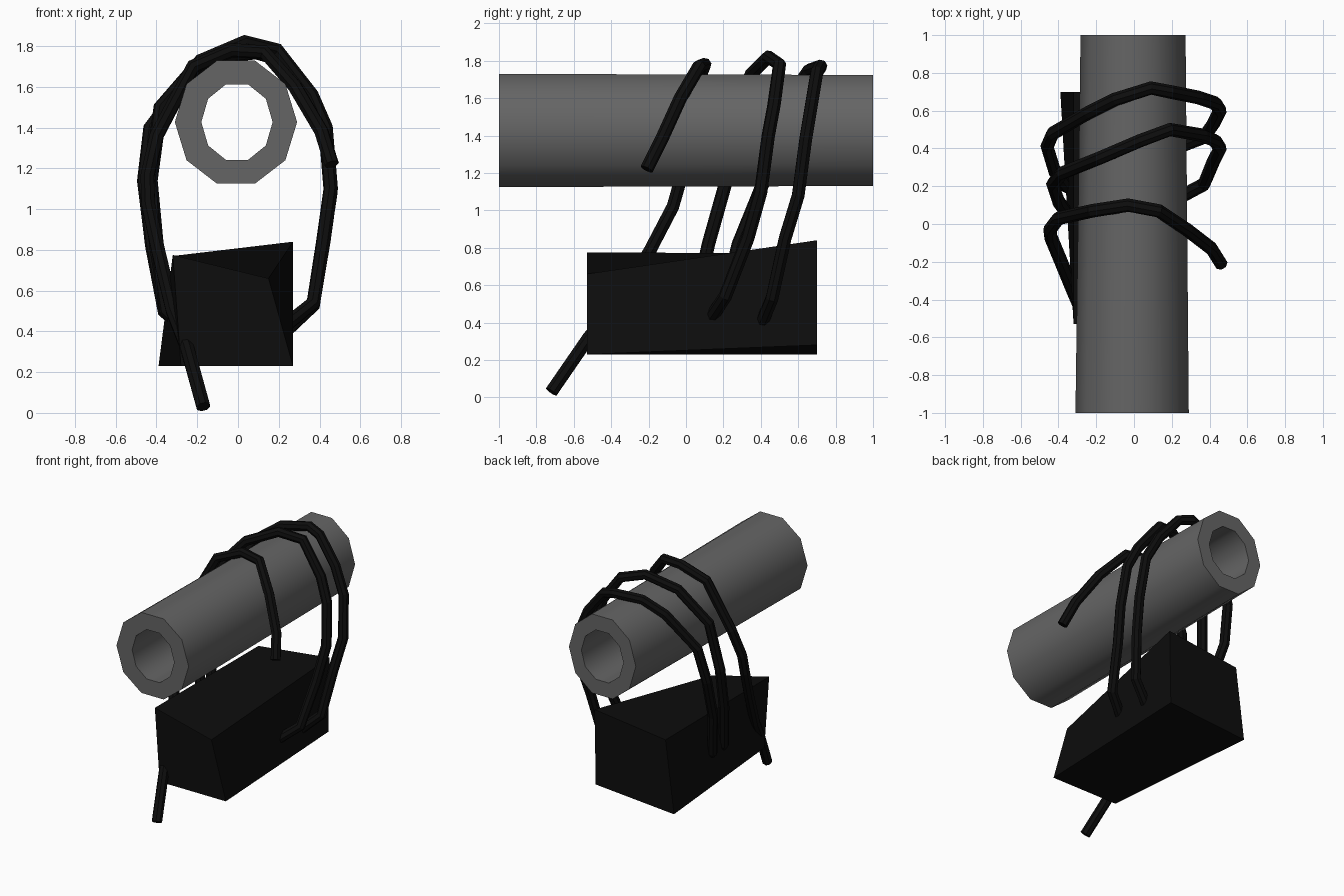
import bpy
import bmesh
import math

cube = bpy.data.objects.get("Cube")
if cube:
    bpy.data.objects.remove(cube, do_unlink=True)


def make_material(name, value):
    material = bpy.data.materials.new(name)
    material.use_nodes = True
    colour = (value, value, value, 1.0)
    material.diffuse_color = colour
    material.node_tree.nodes["Principled BSDF"].inputs["Base Color"].default_value = colour
    return material


def add_object(name, mesh, material):
    obj = bpy.data.objects.new(name, mesh)
    bpy.context.collection.objects.link(obj)
    mesh.materials.clear()
    mesh.materials.append(material)
    return obj


def mesh_from_bmesh(name, bm):
    bmesh.ops.recalc_face_normals(bm, faces=bm.faces)
    mesh = bpy.data.meshes.new(name)
    bm.to_mesh(mesh)
    bm.free()
    return mesh


grey = make_material("pipe grey", 0.13)
black = make_material("matt black", 0.004)


# Hollow ten-sided pipe: four rings bridged in a closed loop
SIDES = 10


def add_ring(bm, y, centre_x, radius_x, radius_z):
    ring = []
    for i in range(SIDES):
        angle = math.tau * i / SIDES
        x = centre_x + radius_x * math.cos(angle)
        z = 1.427 + radius_z * math.sin(angle)
        ring.append(bm.verts.new((x, y, z)))
    return ring


bm = bmesh.new()
rings = [
    add_ring(bm, -1, -0.01, 0.30, 0.318),
    add_ring(bm, 1, -0.005, 0.278, 0.312),
    add_ring(bm, 1, -0.005, 0.175, 0.195),
    add_ring(bm, -1, -0.005, 0.175, 0.195),
]
for k, ring in enumerate(rings):
    following = rings[(k + 1) % len(rings)]
    for i in range(SIDES):
        j = (i + 1) % SIDES
        bm.faces.new((ring[i], ring[j], following[j], following[i]))
pipe = add_object("pipe", mesh_from_bmesh("pipe", bm), grey)
bpy.ops.object.select_all(action="DESELECT")
pipe.select_set(True)
bpy.context.view_layer.objects.active = pipe
bpy.ops.object.shade_smooth_by_angle(angle=math.radians(42))


# Uneven block hanging under the pipe: front and back quads joined together
FRONT, BACK = -0.53, 0.70
front_corners = [(-0.28, 0.23), (0.27, 0.23), (0.15, 0.66), (-0.32, 0.775)]
back_corners = [(-0.39, 0.23), (0.26, 0.28), (0.27, 0.84), (-0.32, 0.77)]
bm = bmesh.new()
front = [bm.verts.new((x, FRONT, z)) for x, z in front_corners]
back = [bm.verts.new((x, BACK, z)) for x, z in back_corners]
bm.faces.new(front)
bm.faces.new(back)
for i in range(4):
    j = (i + 1) % 4
    bm.faces.new((front[i], front[j], back[j], back[i]))
add_object("block", mesh_from_bmesh("block", bm), black)


# Straps: thin tubes swept along bent paths
def add_strap(name, points):
    curve = bpy.data.curves.new(name + "_path", "CURVE")
    curve.dimensions = "3D"
    curve.bevel_depth = 0.036
    curve.bevel_resolution = 2
    curve.use_fill_caps = True
    spline = curve.splines.new("POLY")
    spline.points.add(len(points) - 1)
    for target, point in zip(spline.points, points):
        target.co = (*point, 1)
    spline.use_smooth = False
    path = bpy.data.objects.new(name + "_path", curve)
    bpy.context.collection.objects.link(path)
    bpy.context.view_layer.update()
    evaluated = path.evaluated_get(bpy.context.evaluated_depsgraph_get())
    mesh = bpy.data.meshes.new_from_object(evaluated)
    bpy.data.objects.remove(path, do_unlink=True)
    add_object(name, mesh, black)


# Middle loop
add_strap("middle_strap", [
    (.22, .13, .42), (.37, .21, .54), (.42, .33, .85), (.455, .40, 1.1),
    (.43, .44, 1.4), (.36, .47, 1.56), (.19, .50, 1.78), (.03, .44, 1.82),
    (-.18, .35, 1.73), (-.38, .27, 1.5), (-.43, .21, 1.14),
    (-.40, .12, .82), (-.35, .05, .5), (-.27, .02, .42),
])

# Back loop
add_strap("back_strap", [
    (.24, .41, .41), (.37, .46, .53), (.42, .53, .85), (.455, .60, 1.08),
    (.43, .64, 1.38), (.34, .67, 1.56), (.19, .70, 1.74), (.09, .72, 1.77),
    (-.10, .66, 1.75), (-.24, .59, 1.65), (-.43, .48, 1.4),
    (-.46, .41, 1.14), (-.42, .28, .82), (-.36, .20, .5), (-.27, .17, .42),
])

# Front strap with a loose tail below and a loose end above
add_strap("front_strap", [
    (-.17, -.72, .03), (-.25, -.52, .32), (-.32, -.36, .5),
    (-.39, -.19, .79), (-.44, -.07, 1.02), (-.445, -.03, 1.16),
    (-.40, .03, 1.36), (-.22, .07, 1.7), (-.03, .10, 1.78),
    (.13, .07, 1.77), (.28, -.03, 1.6), (.41, -.13, 1.38), (.46, -.21, 1.22),
])
